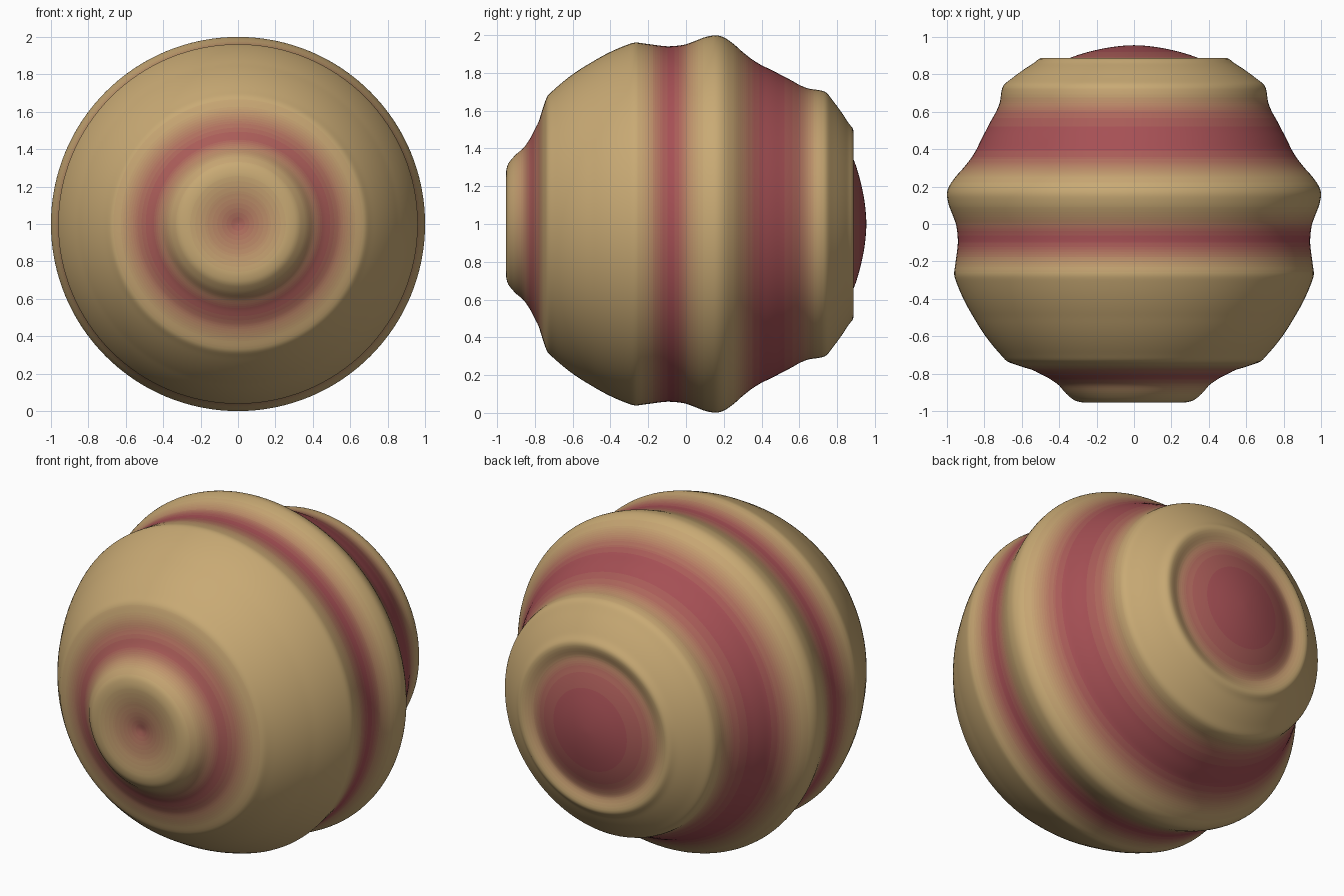
import bpy, bmesh, math

if "Cube" in bpy.data.objects:
    bpy.data.objects.remove(bpy.data.objects["Cube"])

# Polar profile about the y axis: degrees from the front, radius, redness
PROFILE = [
    (0, .92, .9), (9, .955, .4), (15.8, .992, 0), (18.7, .996, 0),
    (22.3, .973, .15), (25, .948, .5), (29.3, .94, 1), (34.7, .948, .7),
    (39.4, .977, .15), (42.8, 1.001, 0), (45.4, .997, 0), (59.7, .991, 0),
    (74.3, 1.0, 0), (77, .98, .15), (81, .957, .7), (84, .945, 1),
    (87, .944, .95), (90, .95, .6), (93, .971, .15), (95.8, .995, 0),
    (99.1, 1.014, 0), (101.4, 1.01, 0), (104.7, .987, .1), (108.2, .958, .45),
    (111.9, .938, .85), (115.5, .93, 1), (122.3, .935, 1), (129.2, .949, .8),
    (132.3, .966, .4), (134.6, .997, .1), (136.6, 1.02, 0), (140.2, 1.015, 0),
    (148.4, 1.012, 0), (150.7, 1.021, 0), (152.7, .992, .15), (154.3, .96, .4),
    (157.7, .951, .85), (168, .951, 1), (180, .955, 1),
]
RINGS, SIDES, SHADES = 240, 128, 12
TAN, RED = (.58, .40, .175), (.38, .08, .09)


def sample(deg):
    deg = abs(deg) if deg <= 180 else 360 - deg
    for a, b in zip(PROFILE, PROFILE[1:]):
        if deg <= b[0]:
            t = (deg - a[0]) / (b[0] - a[0])
            return [a[i] + (b[i] - a[i]) * t for i in (1, 2)]
    return PROFILE[-1][1:]


def smooth(deg):
    # Small weighted average rounds the profile corners
    taps = [(-1.2, 1), (-.6, 2), (0, 3), (.6, 2), (1.2, 1)]
    vals = [(sample(deg + d), w) for d, w in taps]
    return [sum(v[i] * w for v, w in vals) / 9 for i in (0, 1)]


# Banded ball, revolved around the front-back axis
bm = bmesh.new()
rings = []
for i in range(RINGS + 1):
    deg = 180 * i / RINGS
    rho = smooth(deg)[0]
    r, y = rho * math.sin(math.radians(deg)), -rho * math.cos(math.radians(deg))
    if i in (0, RINGS):
        rings.append([bm.verts.new((0, y, 1))] * SIDES)
    else:
        rings.append([bm.verts.new((r * math.cos(a), y, 1 + r * math.sin(a)))
                      for a in (2 * math.pi * k / SIDES for k in range(SIDES))])

for i in range(RINGS):
    red = smooth(180 * (i + .5) / RINGS)[1]
    for k in range(SIDES):
        n = (k + 1) % SIDES
        quad = [rings[i][k], rings[i][n], rings[i + 1][n], rings[i + 1][k]]
        f = bm.faces.new(list(dict.fromkeys(quad)))
        f.smooth = True
        f.material_index = min(SHADES, max(0, round(red * SHADES)))
bmesh.ops.recalc_face_normals(bm, faces=bm.faces)

mesh = bpy.data.meshes.new("banded_ball")
bm.to_mesh(mesh)
bm.free()

# Graded materials from tan to red
for s in range(SHADES + 1):
    m = bpy.data.materials.new(f"band_shade_{s}")
    t = s / SHADES
    m.diffuse_color = [a + (b - a) * t for a, b in zip(TAN, RED)] + [1]
    m.use_nodes = True
    m.node_tree.nodes["Principled BSDF"].inputs["Base Color"].default_value = m.diffuse_color
    mesh.materials.append(m)

ball = bpy.data.objects.new("banded_ball", mesh)
bpy.context.collection.objects.link(ball)
